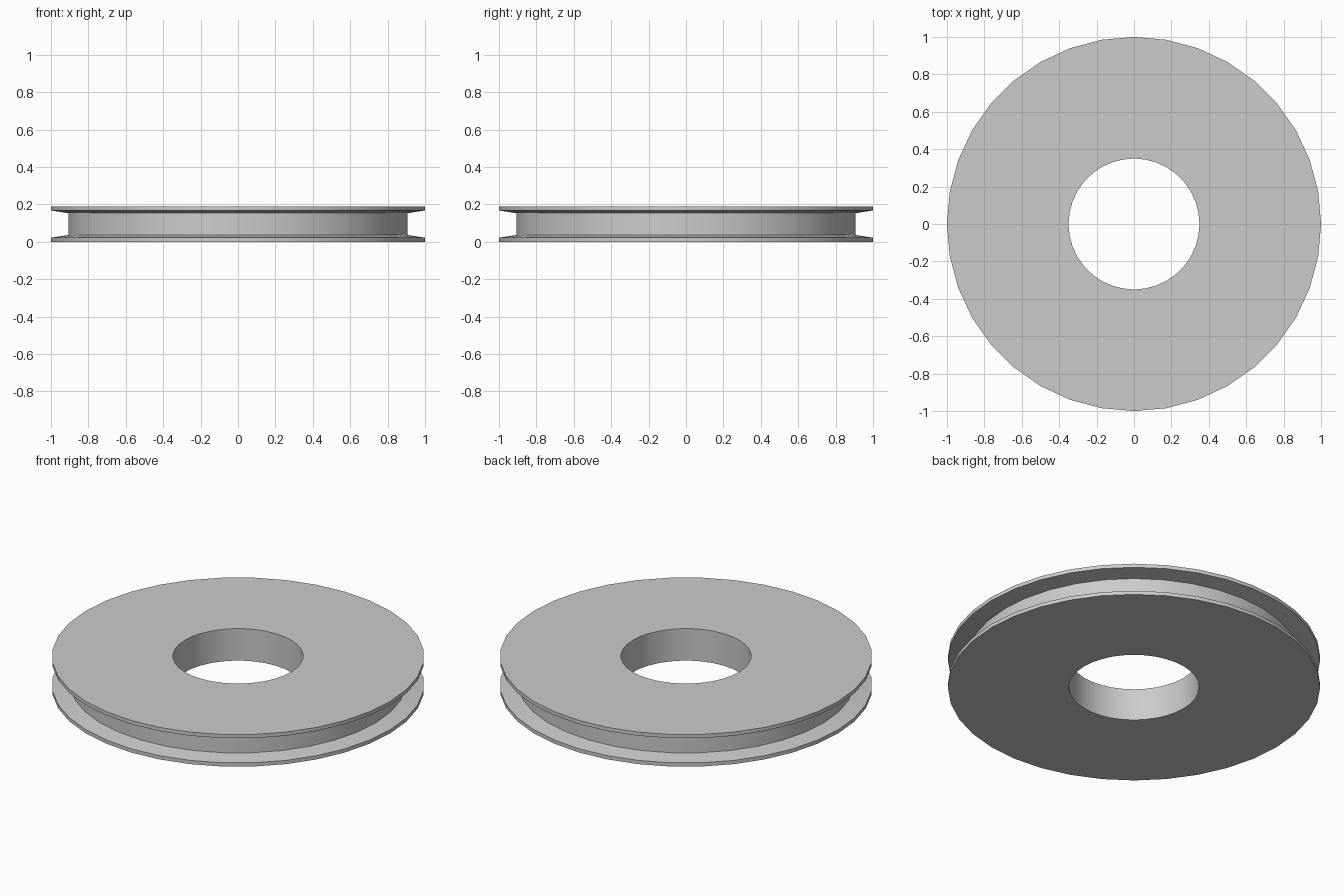
import bpy
import bmesh
import math

cube = bpy.data.objects.get("Cube")
if cube:
    bpy.data.objects.remove(cube, do_unlink=True)

SIDES = 36

# Plain grey material
grey = bpy.data.materials.new("plain_grey")
grey.use_nodes = True
colour = (0.6, 0.6, 0.6, 1)
grey.diffuse_color = colour
grey.node_tree.nodes["Principled BSDF"].inputs["Base Color"].default_value = colour

# Cross-section (radius, height): bore, bottom flange, groove, top flange
profile = [(0.35, 0), (1, 0), (1, 0.022), (0.905, 0.037),
           (0.905, 0.153), (1, 0.168), (1, 0.19), (0.35, 0.19)]


def lathe(name, section, material):
    """Revolve a closed cross-section around the z axis."""
    bm = bmesh.new()
    rings = []
    for i in range(SIDES):
        a = math.tau * i / SIDES
        rings.append([bm.verts.new((r * math.cos(a), r * math.sin(a), z))
                      for r, z in section])
    for i, ring in enumerate(rings):
        nxt = rings[(i + 1) % SIDES]
        for j in range(len(section)):
            k = (j + 1) % len(section)
            bm.faces.new((ring[j], nxt[j], nxt[k], ring[k]))
    bmesh.ops.recalc_face_normals(bm, faces=bm.faces)
    mesh = bpy.data.meshes.new(name)
    bm.to_mesh(mesh)
    bm.free()
    mesh.materials.append(material)
    obj = bpy.data.objects.new(name, mesh)
    bpy.context.collection.objects.link(obj)
    return obj


# Grooved wheel with a smooth rim and bore
wheel = lathe("grooved_wheel", profile, grey)
bpy.ops.object.select_all(action="DESELECT")
wheel.select_set(True)
bpy.context.view_layer.objects.active = wheel
bpy.ops.object.shade_smooth_by_angle(angle=math.radians(30))
